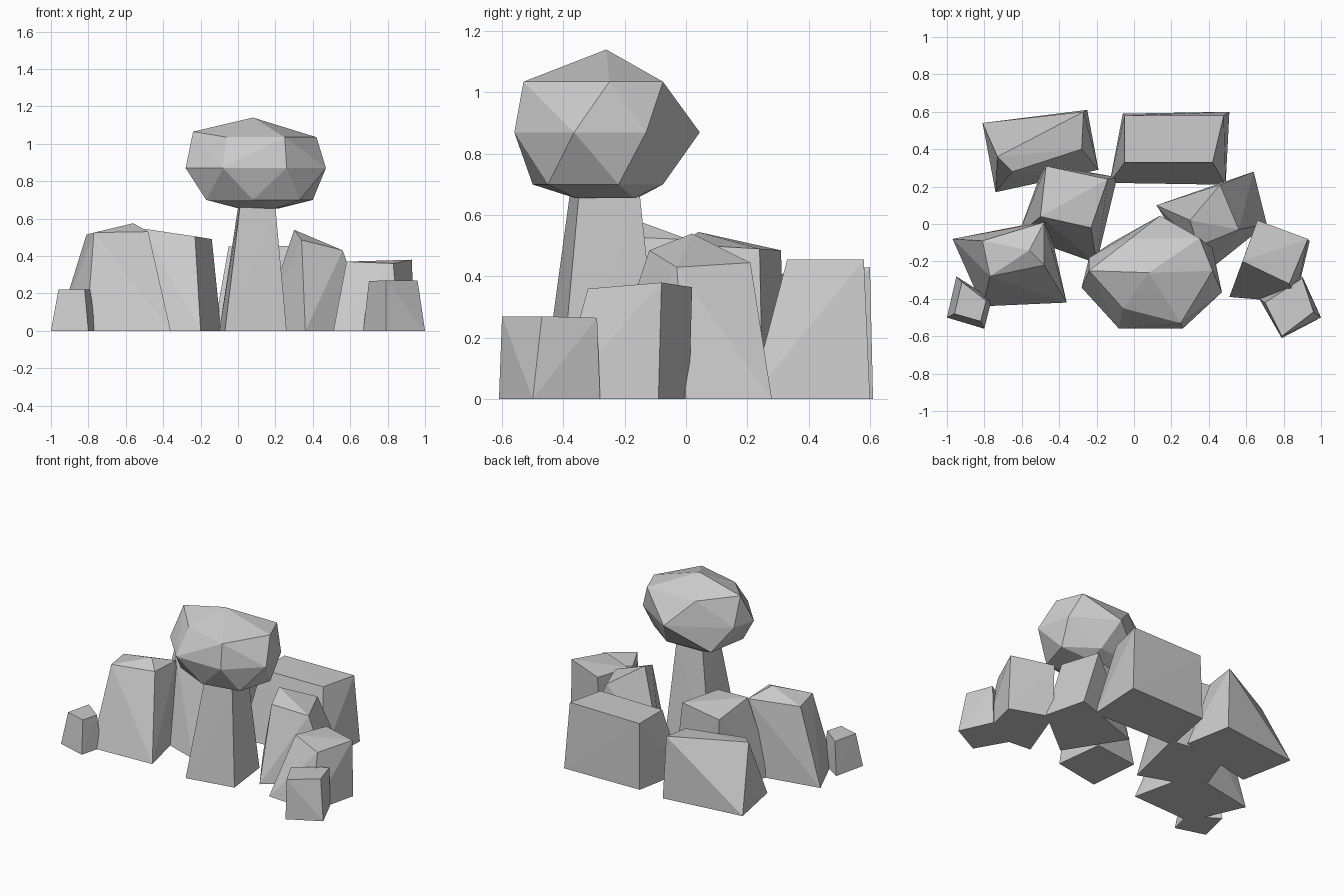
import bpy, bmesh


def hull(name, points):
    """Flat-faceted stone wrapped around a few corner points."""
    bm = bmesh.new()
    for p in points:
        bm.verts.new(p)
    bmesh.ops.convex_hull(bm, input=bm.verts[:])
    loose = [v for v in bm.verts if not v.link_faces]
    bmesh.ops.delete(bm, geom=loose, context='VERTS')
    bmesh.ops.recalc_face_normals(bm, faces=bm.faces[:])
    mesh = bpy.data.meshes.new(name)
    bm.to_mesh(mesh)
    bm.free()
    obj = bpy.data.objects.new(name, mesh)
    bpy.context.collection.objects.link(obj)
    return obj


def rock(name, base, top):
    """Tapered block: four ground corners, a few top corners."""
    return hull(name, [(x, y, 0) for x, y in base] + top)


def ring(z, corners):
    return [(x, y, z) for x, y in corners]


# Back pair of blocks
rock("back_left_rock",
     [(-.81, .54), (-.25, .61), (-.19, .29), (-.74, .17)],
     [(-.73, .36, .42), (-.27, .60, .43), (-.28, .40, .41), (-.65, .28, .40)])
rock("back_right_rock",
     [(-.06, .59), (.51, .60), (.49, .21), (-.13, .22)],
     [(-.05, .58, .45), (.48, .58, .455), (.42, .33, .455), (-.05, .33, .45)])

# Left cluster
rock("middle_left_rock",
     [(-.62, -.06), (-.48, .32), (-.09, .25), (-.20, -.21)],
     [(-.50, .04, .545), (-.47, .31, .485), (-.14, .24, .49), (-.23, -.02, .505)])
rock("front_left_rock",
     [(-.97, -.08), (-.46, .02), (-.36, -.42), (-.81, -.44)],
     [(-.81, -.09, .515), (-.48, .01, .52), (-.48, -.22, .53),
      (-.77, -.28, .525), (-.56, -.14, .575)])
rock("small_left_rock",
     [(-1, -.50), (-.80, -.56), (-.76, -.40), (-.95, -.28)],
     [(-.96, -.48, .22), (-.82, -.52, .22), (-.79, -.41, .22), (-.92, -.31, .22)])

# Right cluster
rock("middle_right_rock",
     [(.12, .10), (.64, .28), (.71, .0), (.36, -.28)],
     [(.30, .02, .54), (.46, .21, .445), (.56, -.03, .43), (.34, -.12, .485)])
rock("front_right_rock",
     [(.66, .01), (.94, -.09), (.86, -.42), (.51, -.39)],
     [(.66, .02, .365), (.93, -.08, .38), (.83, -.32, .36), (.58, -.20, .37)])
rock("small_right_rock",
     [(.90, -.28), (1, -.50), (.79, -.61), (.67, -.40)],
     [(.90, -.29, .265), (.96, -.47, .27), (.79, -.60, .27), (.70, -.42, .265)])

# Pedestal stone under the balanced boulder
rock("pedestal_rock",
     [(-.07, -.47), (.26, -.41), (.22, -.08), (-.10, -.12)],
     ring(.66, [(.01, -.38), (.20, -.35), (.18, -.15), (0, -.18)]))

# Balanced boulder: rings of corners from base to peak
boulder = ring(.655, [(0, -.36), (.20, -.36), (.22, -.17), (0, -.16)])
boulder += ring(.70, [(-.17, -.38), (.08, -.50), (.33, -.45),
                      (.40, -.22), (.20, -.075), (-.12, -.10)])
boulder += ring(.87, [(-.28, -.34), (-.08, -.56), (.26, -.56), (.47, -.365),
                      (.42, -.13), (.14, .045), (-.24, -.18)])
boulder += ring(1.035, [(-.06, -.45), (.25, -.53), (.42, -.25),
                        (.35, -.075), (-.02, -.08)])
boulder += [(-.24, -.25, 1.065), (.08, -.26, 1.14)]
hull("balanced_boulder", boulder)
